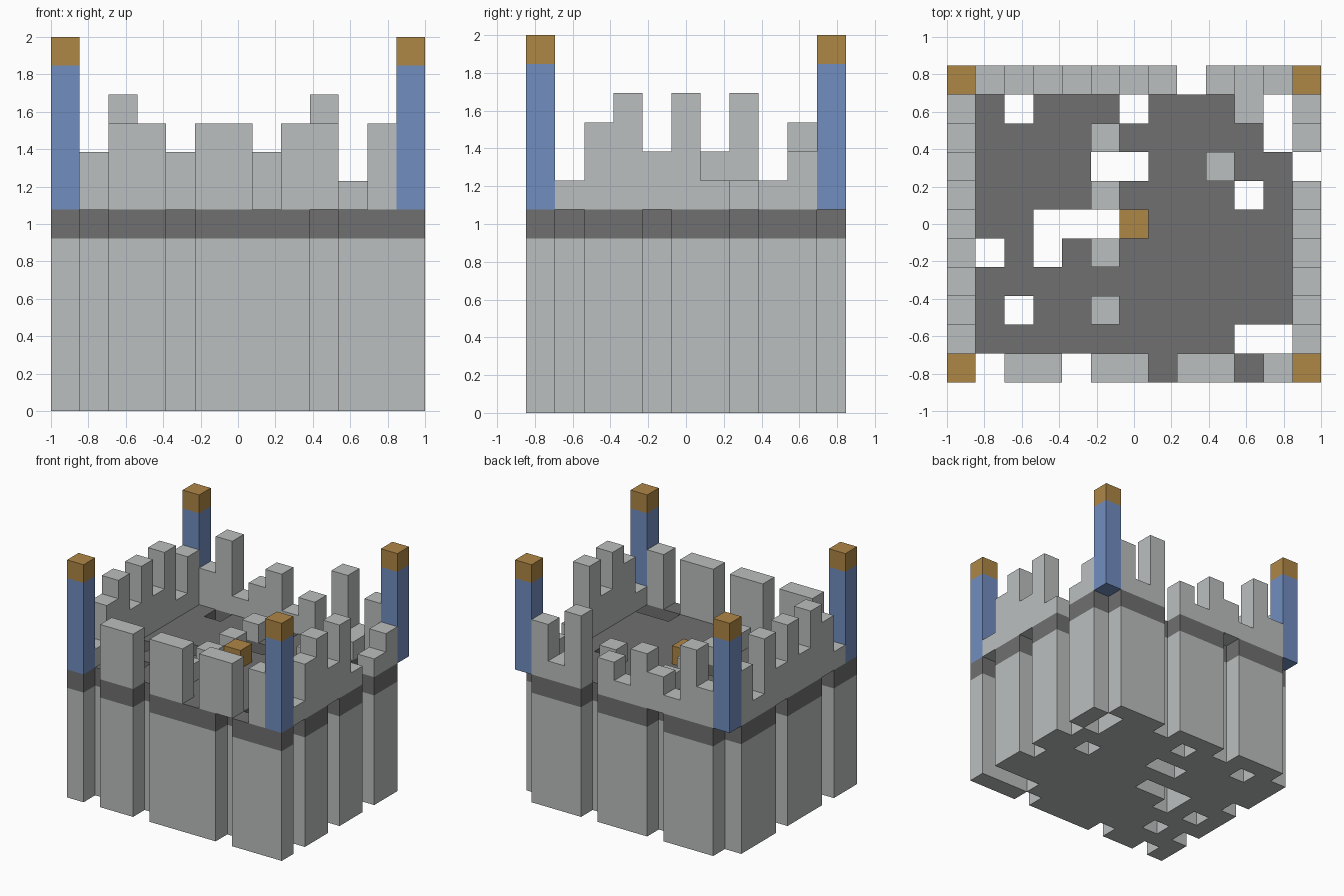
import bpy
import bmesh
from mathutils import Vector

NX, NY, U = 13, 11, 2 / 13      # grid cells and block size
FLOOR = 7                       # blocks below the battlements

if "Cube" in bpy.data.objects:
    bpy.data.objects.remove(bpy.data.objects["Cube"])


def material(name, rgb):
    m = bpy.data.materials.new(name)
    m.use_nodes = True
    m.diffuse_color = (*rgb, 1)
    bsdf = next(n for n in m.node_tree.nodes if n.type == 'BSDF_PRINCIPLED')
    bsdf.inputs["Base Color"].default_value = (*rgb, 1)
    return m


STONE = material("light_stone", (0.5, 0.52, 0.52))
SLATE = material("dark_slate", (0.16, 0.16, 0.16))
BLUE = material("tower_blue", (0.165, 0.27, 0.53))
GOLD = material("gold", (0.42, 0.24, 0.06))

# Ground plan, back row first: '#' is solid, '.' a groove or shaft
PLAN = [
    ".###.###.###.",
    "##.###.####.#",
    "###########.#",
    "#####..#####.",
    ".#########.##",
    "###...#######",
    "#.#.########.",
    "#############",
    ".#.##########",
    "##########...",
    "#.##.####.###",
]
solid = [(x, NY - 1 - r) for r, row in enumerate(PLAN)
         for x, c in enumerate(row) if c == '#']

parts = {}                      # name -> (materials, {block: material index})


def column(name, mats, x, y, z0, height, index=0):
    blocks = parts.setdefault(name, (mats, {}))[1]
    for z in range(z0, z0 + height):
        blocks[x, y, z] = index


# Body with grooved walls and shafts, topped by the dark floor band
for x, y in solid:
    column("castle_body", [STONE, SLATE], x, y, 0, FLOOR - 1)
    column("castle_body", [STONE, SLATE], x, y, FLOOR - 1, 1, 1)

# Battlements: block heights along each wall between the corners
for name, heights, place in (
        ("front_battlement", "03303303303", lambda k: (k, 0)),
        ("back_battlement", "24123120413", lambda k: (k, NY - 1)),
        ("right_battlement", "134242413", lambda k: (0, k)),
        ("left_battlement", "134241012", lambda k: (NX - 1, k))):
    for k, h in enumerate(heights, 1):
        column(name, [STONE], *place(k), FLOOR, int(h))

# Corner towers with gold caps
for side, x in (("right", 0), ("left", NX - 1)):
    for end, y in (("front", 0), ("back", NY - 1)):
        name = f"{end}_{side}_tower"
        column(name, [BLUE, GOLD], x, y, FLOOR, 5)
        column(name, [BLUE, GOLD], x, y, FLOOR + 5, 1, 1)

# Courtyard blocks
for x, y in ((5, 2), (5, 4), (5, 6), (5, 8), (9, 7), (10, 9)):
    column("courtyard_stones", [STONE], x, y, FLOOR, 1)
column("gold_block", [GOLD], 6, 5, FLOOR, 1)

occupied = {b for _, blocks in parts.values() for b in blocks}
DIRECTIONS = [Vector(s * (a == i) for i in range(3))
              for a in range(3) for s in (-1, 1)]


def build(name, mats, blocks):
    """Make a mesh of the block sides that are not covered by a neighbour."""
    bm = bmesh.new()
    for block, index in blocks.items():
        centre = Vector(block) + Vector((0.5, 0.5, 0.5))
        for n in DIRECTIONS:
            if tuple(int(v) for v in Vector(block) + n) in occupied:
                continue
            u = Vector((n.y, n.z, n.x))
            v = n.cross(u)
            quad = [centre + (n + a * u + b * v) / 2
                    for a, b in ((-1, -1), (1, -1), (1, 1), (-1, 1))]
            face = bm.faces.new([bm.verts.new(
                ((p.x - NX / 2) * U, (p.y - NY / 2) * U, p.z * U))
                for p in quad])
            face.material_index = index
    bmesh.ops.remove_doubles(bm, verts=bm.verts[:], dist=U / 100)
    # Merge flat runs of blocks into single faces
    bmesh.ops.dissolve_limit(bm, angle_limit=0.01, verts=bm.verts[:],
                             edges=bm.edges[:], delimit={'MATERIAL'})
    mesh = bpy.data.meshes.new(name)
    bm.to_mesh(mesh)
    bm.free()
    for m in mats:
        mesh.materials.append(m)
    bpy.context.collection.objects.link(bpy.data.objects.new(name, mesh))


for name, (mats, blocks) in parts.items():
    build(name, mats, blocks)
